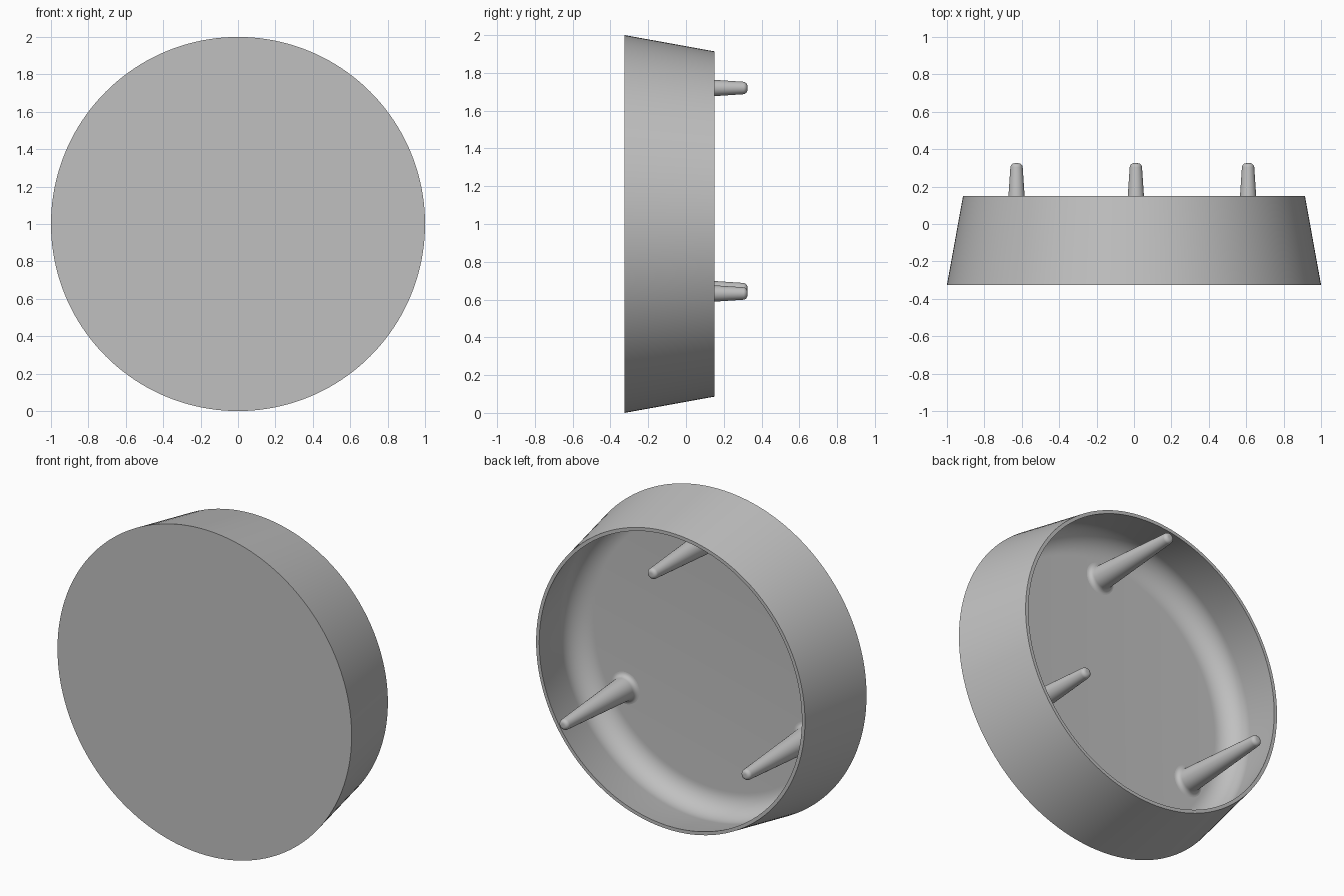
import bpy
from math import cos, sin, pi, radians

cube = bpy.data.objects.get("Cube")
if cube:
    bpy.data.objects.remove(cube)

grey = bpy.data.materials.new("plain grey")
grey.use_nodes = True
COLOUR = (0.53, 0.53, 0.53, 1)
grey.diffuse_color = COLOUR
grey.node_tree.nodes["Principled BSDF"].inputs["Base Color"].default_value = COLOUR


def arc(r, y, radius, start, end, steps):
    """Points of a fillet in the (radius, y) plane."""
    angles = [radians(start + (end - start) * i / steps) for i in range(steps + 1)]
    return [(r + radius * cos(a), y + radius * sin(a)) for a in angles]


def lathe(name, profile, x, z, segments):
    """Spin a (radius, y) profile about an axis parallel to y."""
    verts, rings, faces = [], [], []
    for r, y in profile:
        count = segments if r > 0 else 1
        rings.append([len(verts) + i for i in range(count)])
        for i in range(count):
            a = 2 * pi * i / segments
            verts.append((r * cos(a), y, r * sin(a)))
    for low, high in zip(rings, rings[1:]):
        for i in range(segments):
            j = (i + 1) % segments
            quad = [low[i % len(low)], high[i % len(high)],
                    high[j % len(high)], low[j % len(low)]]
            faces.append(list(dict.fromkeys(quad)))
    mesh = bpy.data.meshes.new(name)
    mesh.from_pydata(verts, [], faces)
    mesh.materials.append(grey)
    obj = bpy.data.objects.new(name, mesh)
    obj.location = (x, 0, z)
    bpy.context.collection.objects.link(obj)
    bpy.ops.object.select_all(action='DESELECT')
    obj.select_set(True)
    bpy.context.view_layer.objects.active = obj
    bpy.ops.object.shade_smooth_by_angle(angle=radians(30))
    return obj


FRONT, BACK, FLOOR = -0.325, 0.15, -0.28

# Tapered cap: flat front, drafted wall, thin rim, filleted hollow inside
shell = [(0, FRONT), (1, FRONT), (0.914, BACK), (0.893, BACK)]
shell += arc(0.822, FLOOR + 0.13, 0.13, 10, -90, 14)
shell += [(0, FLOOR)]
lathe("cap_shell", shell, 0, 1, 160)

# Three tapered pegs with flared feet and rounded tips
peg = arc(0.098, FLOOR + 0.028, 0.028, 270, 180, 6)
peg += arc(0.010, 0.302, 0.023, 5, 90, 6)
peg += [(0, 0.325)]
for name, x, z in (("top_peg", 0.01, 1.72),
                   ("left_peg", 0.61, 0.632),
                   ("right_peg", -0.628, 0.655)):
    lathe(name, peg, x, z, 40)
